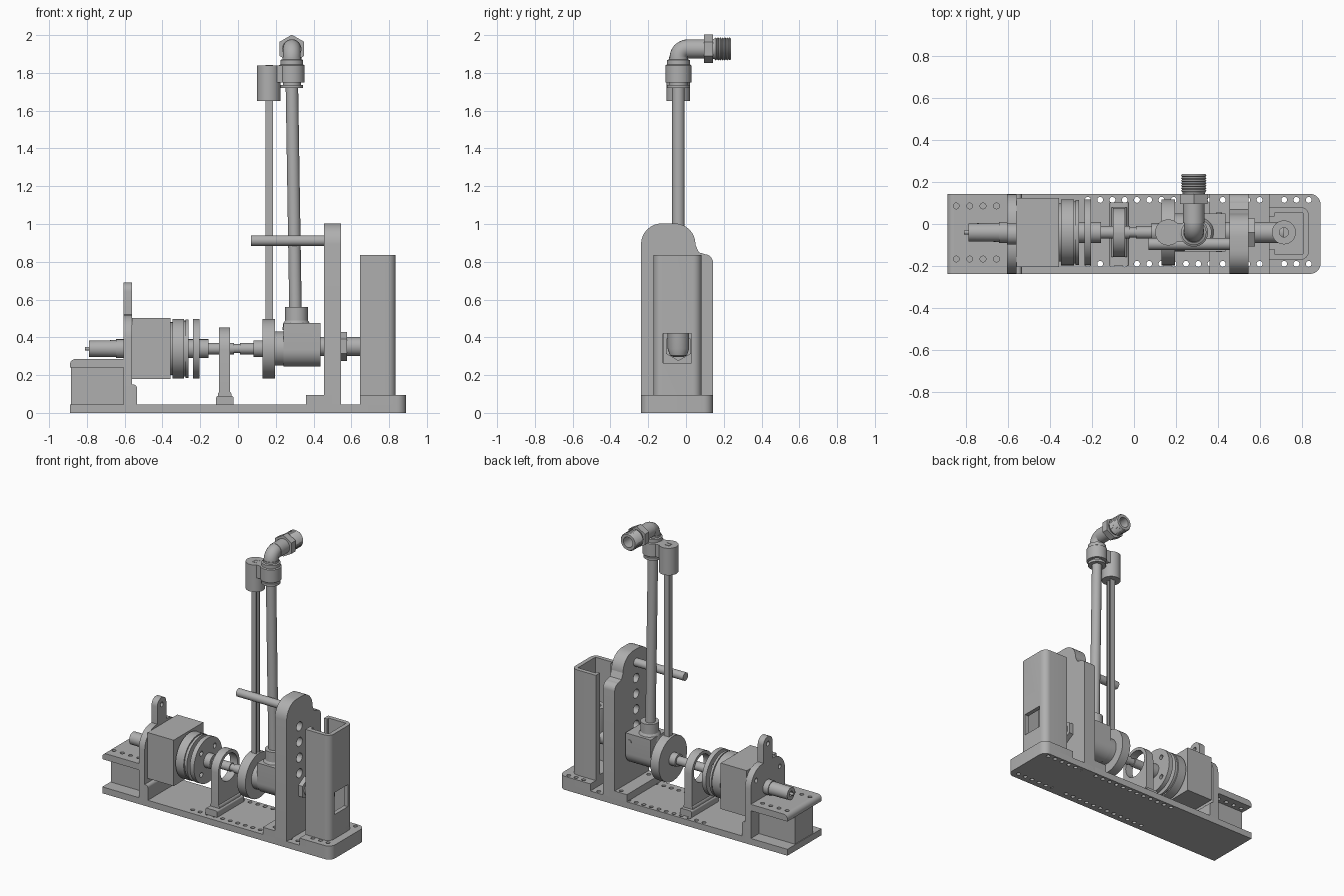
import bpy, bmesh, math
from mathutils import Vector

if "Cube" in bpy.data.objects:
    bpy.data.objects.remove(bpy.data.objects["Cube"])

grey = bpy.data.materials.new("plain grey")
grey.use_nodes = True
GREY = (0.43, 0.43, 0.43, 1)
grey.diffuse_color = GREY
grey.node_tree.nodes["Principled BSDF"].inputs["Base Color"].default_value = GREY

BACK, FRONT = 0.143, -0.238      # base sides in y
AY, AZ = -0.04, 0.34             # drive axis
MID = (BACK + FRONT) / 2


def place(axis, a, b, t):
    return {"x": (t, a, b), "y": (a, t, b), "z": (a, b, t)}[axis]


def finish(name, bm):
    bmesh.ops.recalc_face_normals(bm, faces=bm.faces)
    mesh = bpy.data.meshes.new(name)
    bm.to_mesh(mesh)
    bm.free()
    mesh.materials.append(grey)
    ob = bpy.data.objects.new(name, mesh)
    bpy.context.collection.objects.link(ob)
    return ob


def activate(ob):
    bpy.ops.object.select_all(action="DESELECT")
    ob.select_set(True)
    bpy.context.view_layer.objects.active = ob


def rounded(corners, steps=8):
    """Outline of square corners (a, b, radius)."""
    out = []
    for i, (a, b, r) in enumerate(corners):
        p = Vector((a, b))
        if r == 0:
            out.append(p)
            continue
        u = (Vector(corners[i - 1][:2]) - p).normalized()
        v = (Vector(corners[(i + 1) % len(corners)][:2]) - p).normalized()
        for k in range(steps + 1):
            t = math.pi / 2 * k / steps
            out.append(p + r * (u * (1 - math.sin(t)) + v * (1 - math.cos(t))))
    return out


def prism(name, axis, corners, lo, hi):
    bm = bmesh.new()
    pts = rounded(corners)
    low, high = ([bm.verts.new(place(axis, p.x, p.y, t)) for p in pts] for t in (lo, hi))
    bm.faces.new(low)
    bm.faces.new(high)
    for i in range(len(pts)):
        bm.faces.new((low[i - 1], low[i], high[i], high[i - 1]))
    return finish(name, bm)


def box(name, x, y, z):
    return prism(name, "z", [(x[0], y[0], 0), (x[1], y[0], 0), (x[1], y[1], 0), (x[0], y[1], 0)], *z)


def lathe(name, axis, centre, profile, sides=40, bore=0):
    """Turn (position, radius) pairs round an axis, with an optional bore."""
    start, end = profile[0][0], profile[-1][0]
    prof = [(start, bore)] + profile + [(end, bore)]
    if bore:
        prof.append((start, bore))
    bm = bmesh.new()
    rings = []
    for t, r in prof:
        angles = [2 * math.pi * k / sides for k in range(sides)]
        rings.append([bm.verts.new(place(axis, centre[0] + r * math.sin(a),
                                         centre[1] + r * math.cos(a), t)) for a in angles])
    for p, q in zip(rings, rings[1:]):
        for k in range(sides):
            bm.faces.new((p[k - 1], p[k], q[k], q[k - 1]))
    bmesh.ops.remove_doubles(bm, verts=bm.verts, dist=1e-5)
    return finish(name, bm)


def rod(name, axis, centre, lo, hi, r, **kw):
    return lathe(name, axis, centre, [(lo, r), (hi, r)], **kw)


def cut(ob, cutters):
    activate(ob)
    for c in cutters:
        c.hide_render = True
        mod = ob.modifiers.new("cut", "BOOLEAN")
        mod.operation, mod.solver, mod.object = "DIFFERENCE", "EXACT", c
        bpy.ops.object.modifier_apply(modifier=mod.name)
    for c in cutters:
        bpy.data.objects.remove(c)


def drill(ob, axis, centres, lo, hi, r):
    cut(ob, [rod("drill", axis, c, lo, hi, r, sides=14) for c in centres])


# Base plate with two rows of mounting holes
def slab(name, x0, x1, z0, z1, r0, r1):
    return prism(name, "z", [(x0, FRONT, r0), (x1, FRONT, r1), (x1, BACK, r1), (x0, BACK, r0)], z0, z1)


row = [(0.833 - 0.0585 * i, y) for i in range(19) for y in (0.115, -0.19)]
for name, x0, x1, z0, z1, r0, r1 in (("base_plate", -0.89, 0.89, 0, 0.045, 0, 0.05),
                                     ("tower_foot", 0.645, 0.89, 0.045, 0.095, 0, 0.05),
                                     ("bracket_foot", 0.36, 0.5, 0.045, 0.095, 0, 0)):
    part = slab(name, x0, x1, z0, z1, r0, r1)
    drill(part, "z", [c for c in row if x0 < c[0] - 0.015 and c[0] + 0.015 < x1], -0.1, 0.2, 0.014)

# Shelf at the motor end
box("shelf_web", (-0.885, -0.6), (MID - 0.1, MID + 0.1), (0.045, 0.245))
shelf = prism("shelf_top", "y", [(-0.89, 0.24, 0), (-0.6, 0.24, 0), (-0.6, 0.285, 0), (-0.89, 0.285, 0.03)], FRONT, BACK)
drill(shelf, "z", [(-0.848 + 0.064 * i, y) for i in range(4) for y in (0.086, -0.167)], 0.2, 0.4, 0.014)

# Motor mount
mount = prism("motor_mount", "x", [
    (FRONT, 0, 0), (BACK, 0, 0), (BACK, 0.52, 0.13), (MID + 0.05, 0.52, 0), (MID + 0.05, 0.69, 0.048),
    (MID - 0.05, 0.69, 0.048), (MID - 0.05, 0.52, 0), (FRONT, 0.52, 0.13)], -0.605, -0.56)
drill(mount, "x", [(MID, 0.64), (MID - 0.13, 0.43), (MID + 0.13, 0.43)], -0.7, -0.5, 0.016)
prism("mount_foot", "y", [(-0.57, 0.04, 0), (-0.535, 0.04, 0), (-0.535, 0.15, 0.02), (-0.57, 0.15, 0)], FRONT, BACK)

# Motor, gearbox and drive line
axis = (AY, AZ)
lathe("motor_tail", "x", axis, [(-0.79, 0.043), (-0.645, 0.045), (-0.645, 0.05), (-0.6, 0.05)], bore=0.018)
rod("motor_pin", "x", axis, -0.81, -0.7, 0.01, sides=16)
box("motor_body", (-0.56, -0.357), (AY - 0.165, AY + 0.165), (0.18, 0.503))
lathe("gearbox", "x", axis, [(-0.357, 0.14), (-0.348, 0.14), (-0.348, 0.157), (-0.285, 0.157), (-0.285, 0.148),
                             (-0.278, 0.148), (-0.278, 0.155), (-0.262, 0.155)], sides=56)
flange = rod("coupling_disc", "x", axis, -0.237, -0.205, 0.157, sides=56)
drill(flange, "x", [(AY + 0.105 * math.sin(a), AZ + 0.105 * math.cos(a))
                    for a in (math.pi * (k / 2 + 0.25) for k in range(4))], -0.3, -0.1, 0.017)
lathe("drive_shaft", "x", axis, [(-0.27, 0.05), (-0.157, 0.05), (-0.157, 0.03), (-0.02, 0.03), (-0.02, 0.024),
                                 (0.01, 0.024), (0.01, 0.03), (0.083, 0.03), (0.083, 0.044), (0.135, 0.044)])
rod("crank_disc", "x", axis, 0.13, 0.195, 0.157, sides=56)

# Open bearing ring on a stand
stand = prism("ring_stand", "x", [(AY - 0.118, 0.06, 0), (AY + 0.118, 0.06, 0),
                                  (AY + 0.118, 0.452, 0.117), (AY - 0.118, 0.452, 0.117)], -0.1, -0.042)
cut(stand, [rod("bore_cutter", "x", (AY, 0.335), -0.2, 0.1, 0.095)])
prism("stand_foot", "y", [(-0.116, 0.045, 0), (-0.024, 0.045, 0), (-0.024, 0.09, 0.012), (-0.116, 0.09, 0.012)],
      FRONT + 0.04, BACK - 0.04)
prism("stand_flare", "y", [(-0.107, 0.08, 0), (-0.034, 0.08, 0), (-0.034, 0.115, 0.02), (-0.107, 0.115, 0.02)],
      AY - 0.118, AY + 0.118)

# Pump block with outlet neck and side screw
prism("pump_block", "x", [(AY - 0.09, 0.245, 0.088), (AY + 0.09, 0.245, 0.088),
                          (AY + 0.09, 0.475, 0), (AY - 0.09, 0.475, 0)], 0.24, 0.437)
rod("pump_barrel", "x", axis, 0.19, 0.25, 0.09)
lathe("outlet_neck", "z", (0.31, AY), [(0.44, 0.075), (0.475, 0.07), (0.49, 0.06), (0.56, 0.06)])
rod("side_screw", "y", (0.405, 0.42), AY - 0.094, AY + 0.094, 0.015, sides=16)

# Tall bracket with a column of holes and a cross rod
bracket = prism("tall_bracket", "x", [(FRONT, 0, 0), (BACK, 0, 0), (BACK, 0.84, 0.045), (0.05, 0.84, 0),
                                      (0.05, 1.003, 0.11), (FRONT, 1.003, 0.11)], 0.455, 0.545)
prism("bracket_shoulder", "x", [(0.04, 0.83, 0), (0.1, 0.84, 0), (0.068, 0.85, 0), (0.05, 0.89, 0)], 0.455, 0.545)
drill(bracket, "x", [(-0.095, 0.8 - 0.11 * i) for i in range(4)], 0.4, 0.6, 0.032)
rod("cross_rod", "x", (-0.095, 0.912), 0.07, 0.5, 0.028)

# Inlet pipe, nut and elbow
rod("inlet_pipe", "x", (AY, 0.352), 0.43, 0.715, 0.05)
rod("inlet_nut", "x", (AY, 0.352), 0.54, 0.578, 0.077, sides=6)
lathe("inlet_elbow", "z", (0.715, AY), [(0.295, 0.025), (0.305, 0.045), (0.34, 0.057), (0.56, 0.057)], bore=0.022)

# Hollow tower: channel open towards the pump, with an end window
tower = prism("tower", "z", [(0.645, -0.172, 0), (0.835, -0.172, 0.045), (0.835, 0.082, 0.045), (0.645, 0.082, 0)],
              0.09, 0.835)
cut(tower, [box("hollow_cutter", (0.6, 0.805), (-0.142, 0.052), (0.12, 1)),
            box("window_cutter", (0.75, 0.9), (-0.122, 0.028), (0.265, 0.42))])
for i, y in enumerate((-0.15, 0.035)):
    box(f"tower_lip_{i + 1}", (0.645, 0.67), (y, y + 0.03), (0.09, 0.835))

# Riser tube, slightly leaning
tube = rod("riser_tube", "z", (0, 0), 0, 1.25, 0.033)
lean = Vector((-0.02, 0, 1.25))
tube.rotation_euler = lean.to_track_quat("Z", "Y").to_euler()
tube.location = (0.305, AY, 0.5)

# Thin channel rod and the clip at its top
box("channel_web", (0.146, 0.156), (AY - 0.02, AY + 0.02), (0.48, 1.842))
for side in (-1, 1):
    y = AY + side * 0.015
    box(f"channel_flange_{side}", (0.146, 0.184), (y - 0.005, y + 0.005), (0.48, 1.842))
rod("clip_post", "z", (0.163, AY), 1.65, 1.84, 0.062)
box("clip_arm", (0.19, 0.28), (AY - 0.045, AY + 0.045), (1.75, 1.84))

# Top fitting: collar, elbow, hex and threaded end
lathe("fitting_collar", "z", (0.285, AY), [(1.72, 0.06), (1.737, 0.06), (1.737, 0.048), (1.75, 0.048), (1.75, 0.068),
                                           (1.84, 0.068), (1.845, 0.06), (1.868, 0.06), (1.872, 0.05), (1.885, 0.05)])
path = [(-0.04, 1.87)] + [(0.01 - 0.05 * math.cos(t), 1.88 + 0.05 * math.sin(t))
                          for t in (math.pi / 2 * k / 10 for k in range(11))] + [(0.03, 1.93)]
curve = bpy.data.curves.new("fitting_elbow", "CURVE")
curve.dimensions, curve.bevel_depth, curve.bevel_resolution = "3D", 0.047, 8
spline = curve.splines.new("POLY")
spline.points.add(len(path) - 1)
for pt, (y, z) in zip(spline.points, path):
    pt.co = (0.285, y, z, 1)
curve.materials.append(grey)
elbow = bpy.data.objects.new("fitting_elbow", curve)
bpy.context.collection.objects.link(elbow)
activate(elbow)
bpy.ops.object.convert(target="MESH")

top = (0.285, 1.927)
rod("fitting_stem", "y", top, 0.005, 0.15, 0.051, bore=0.03)
rod("fitting_hex", "y", top, 0.095, 0.142, 0.075, sides=6, bore=0.035)
thread = [(0.152 + 0.006 * i, 0.061 if i % 2 else 0.055) for i in range(14)]
lathe("fitting_thread", "y", top, [(0.142, 0.052)] + thread + [(0.238, 0.055)], bore=0.036)

# Smooth round faces, keep edges sharp
for ob in bpy.context.collection.objects:
    if ob.type == "MESH" and grey.name in ob.data.materials:
        activate(ob)
        bpy.ops.object.shade_smooth_by_angle(angle=math.radians(32))
